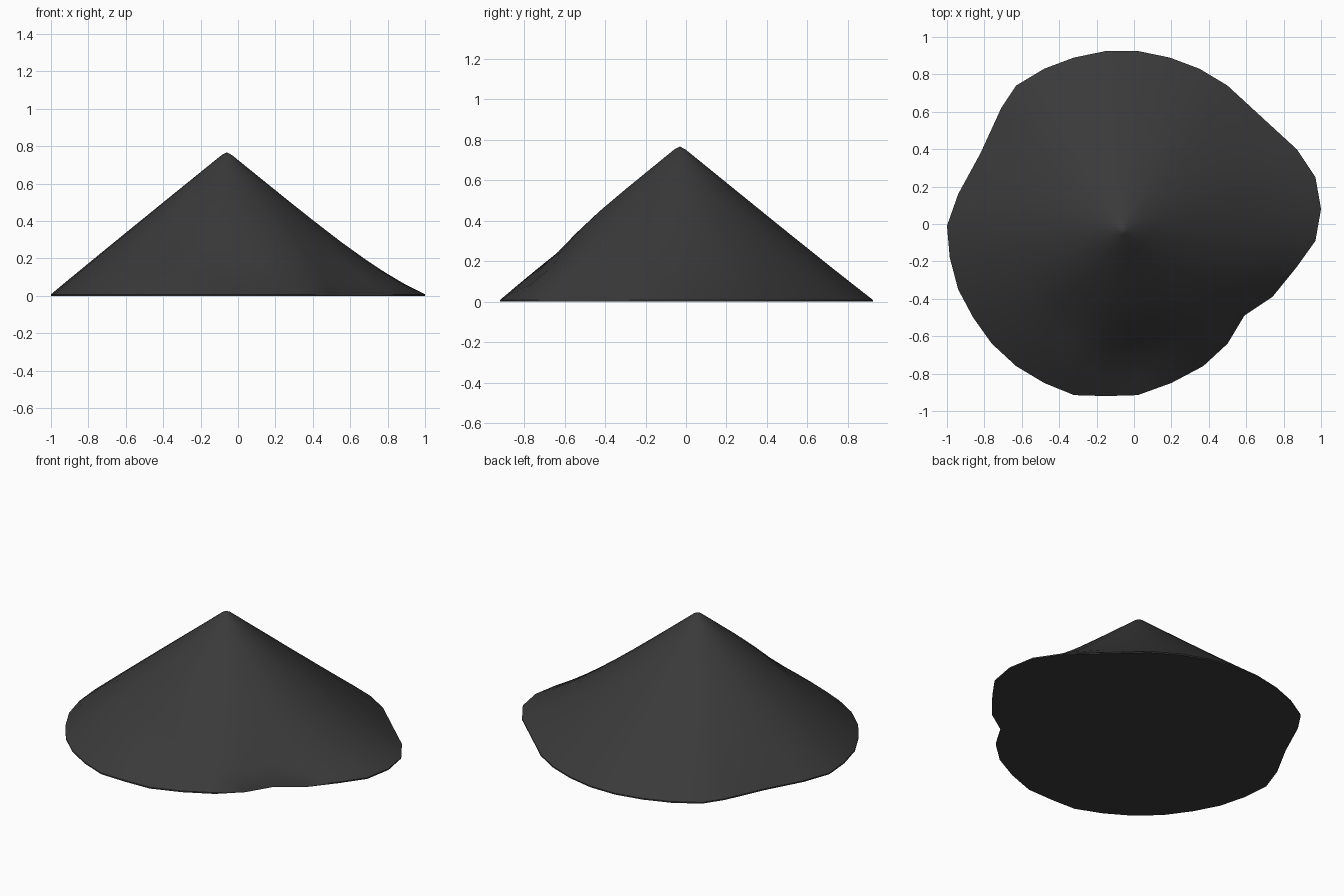
import bpy, bmesh, math

if "Cube" in bpy.data.objects:
    bpy.data.objects.remove(bpy.data.objects["Cube"])

# Irregular footprint of the heap, counter-clockwise from the right
RIM = [(1, .08), (.97, .25), (.87, .40), (.69, .565), (.5, .74), (.35, .83), (.19, .89),
       (.02, .925), (-.15, .925), (-.32, .89), (-.48, .83), (-.63, .74), (-.71, .62),
       (-.82, .38), (-.94, .16), (-1, -.01), (-.985, -.18), (-.94, -.35), (-.86, -.5),
       (-.76, -.64), (-.63, -.76), (-.48, -.85), (-.32, -.915), (-.15, -.92), (.02, -.915),
       (.2, -.85), (.37, -.76), (.5, -.64), (.59, -.49), (.74, -.39), (.87, -.23), (.97, -.09)]
AX, AY, TOP, SLOPE, EDGE = -.06, -.03, .775, .81, .008
STEPS = [.03, .15, .3, .45, .58, .7, .8, .9, 1]
# Shallow dents: x, y, depth, radius
DENTS = [(-.02, -.74, .06, .17), (-.34, -.52, .03, .14), (.2, -.62, .02, .15)]


def height(x, y, r, t, reach):
    # Straight cone that flares or steepens to meet the rim
    z = TOP - SLOPE * r + (SLOPE * reach - TOP + EDGE) * t ** 4
    for dx, dy, depth, rad in DENTS:
        z -= depth * math.exp(-((x - dx) ** 2 + (y - dy) ** 2) / rad ** 2) * min(1, (1 - t) * 8)
    return max(z, EDGE)


bm = bmesh.new()
apex = bm.verts.new((AX, AY, TOP - .008))
rings = []
for t in STEPS:
    ring = []
    for px, py in RIM:
        reach = math.hypot(px - AX, py - AY)
        x, y = AX + (px - AX) * t, AY + (py - AY) * t
        ring.append(bm.verts.new((x, y, height(x, y, reach * t, t, reach))))
    rings.append(ring)
# Thin edge down to the flat underside
rings.append([bm.verts.new((x, y, 0)) for x, y in RIM])
n = len(RIM)
for i in range(n):
    j = (i + 1) % n
    bm.faces.new((apex, rings[0][i], rings[0][j]))
    for a, b in zip(rings, rings[1:]):
        bm.faces.new((a[i], b[i], b[j], a[j]))
bm.faces.new(rings[-1][::-1])
bmesh.ops.recalc_face_normals(bm, faces=bm.faces)

mesh = bpy.data.meshes.new("heap")
bm.to_mesh(mesh)
bm.free()
heap = bpy.data.objects.new("heap", mesh)
bpy.context.collection.objects.link(heap)

# Dark grey coal-like colour
mat = bpy.data.materials.new("charcoal grey")
mat.diffuse_color = (.042, .042, .042, 1)
mat.use_nodes = True
mat.node_tree.nodes["Principled BSDF"].inputs["Base Color"].default_value = mat.diffuse_color
mesh.materials.append(mat)

bpy.context.view_layer.objects.active = heap
heap.select_set(True)
bpy.ops.object.shade_smooth_by_angle(angle=math.radians(40))
# Keep the crease between slope and underside crisp
heap.select_set(False)
